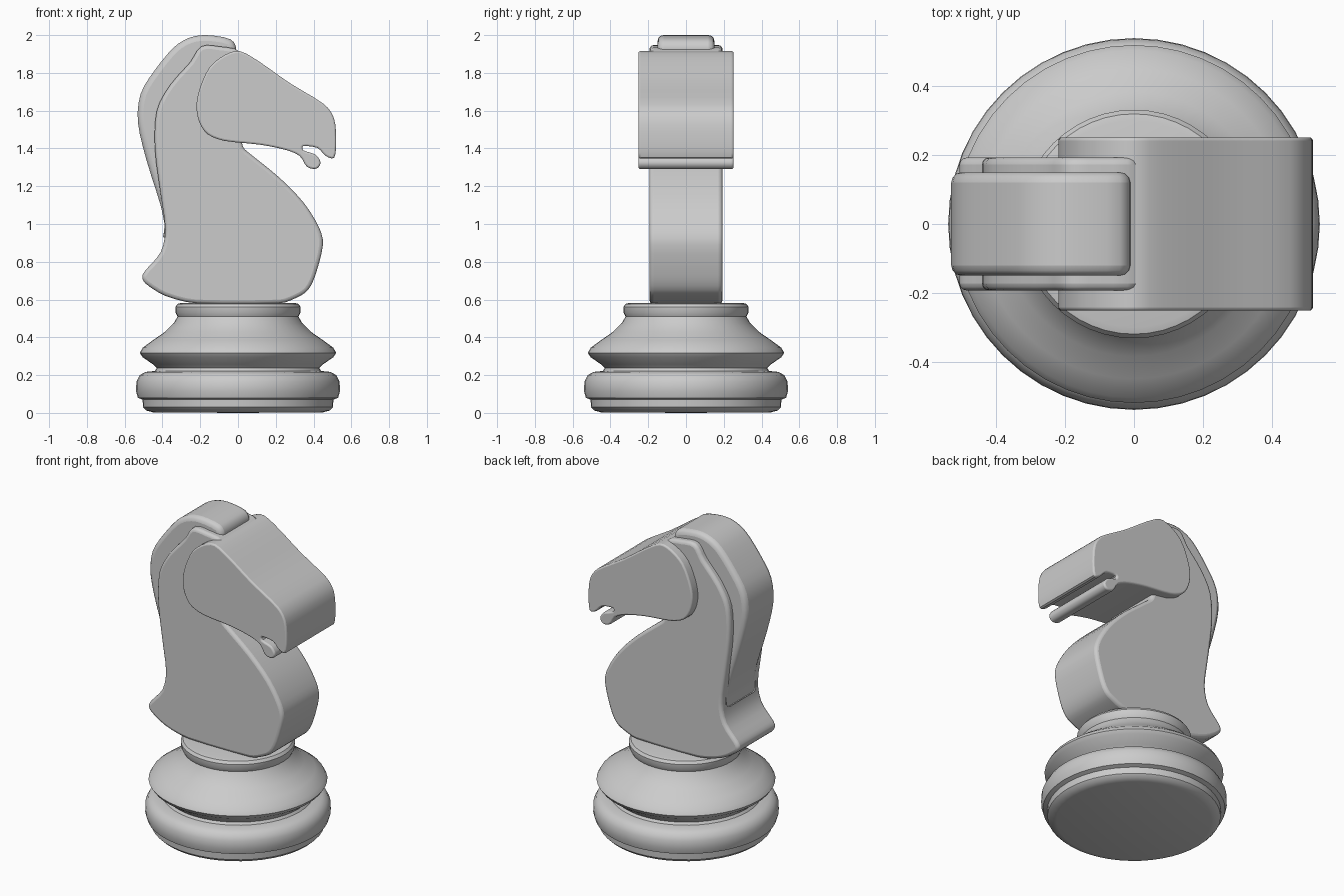
import bpy, bmesh, math
from mathutils import Vector


def finish(bm, name, bevel=0, angle=35):
    bmesh.ops.recalc_face_normals(bm, faces=bm.faces)
    me = bpy.data.meshes.new(name)
    bm.to_mesh(me)
    bm.free()
    ob = bpy.data.objects.new(name, me)
    bpy.context.collection.objects.link(ob)
    if bevel:
        mod = ob.modifiers.new("bevel", 'BEVEL')
        mod.width, mod.segments = bevel, 3
        mod.limit_method, mod.angle_limit = 'ANGLE', math.radians(70)
        mod.use_clamp_overlap = False
    bpy.ops.object.select_all(action='DESELECT')
    ob.select_set(True)
    bpy.context.view_layer.objects.active = ob
    bpy.ops.object.shade_smooth_by_angle(angle=math.radians(angle))
    return ob


def smooth_loop(pts, steps=3):
    """Closed Catmull-Rom curve through the points."""
    out, n = [], len(pts)
    for i in range(n):
        a, b, c, d = (Vector(pts[(i + k) % n]) for k in (-1, 0, 1, 2))
        # limit tangents so uneven spacing does not overshoot
        L = (c - b).length
        t0 = (c - a).normalized() * min(L, (c - a).length / 2)
        t1 = (d - b).normalized() * min(L, (d - b).length / 2)
        for s in range(steps):
            t = s / steps
            out.append(b * (2*t**3 - 3*t*t + 1) + t0 * (t**3 - 2*t*t + t)
                       + c * (3*t*t - 2*t**3) + t1 * (t**3 - t*t))
    return out


def slab(name, pts, half, bevel):
    """Outline in x-z extruded symmetrically along y."""
    bm = bmesh.new()
    loop = smooth_loop(pts)
    rings = [[bm.verts.new((p.x, y, p.y)) for p in loop] for y in (-half, half)]
    n = len(loop)
    for r in rings:
        bm.faces.new(r)
    for i in range(n):
        j = (i + 1) % n
        bm.faces.new((rings[0][i], rings[0][j], rings[1][j], rings[1][i]))
    return finish(bm, name, bevel)


def lathe(name, prof, seg=48):
    bm = bmesh.new()
    vs = [bm.verts.new((r, 0, z)) for r, z in prof]
    es = [bm.edges.new(e) for e in zip(vs, vs[1:])]
    bmesh.ops.spin(bm, geom=vs + es, axis=(0, 0, 1), cent=(0, 0, 0),
                   angle=2 * math.pi, steps=seg)
    bmesh.ops.remove_doubles(bm, verts=bm.verts, dist=1e-4)
    return finish(bm, name)


# Turned base
lathe("base", [
    (0, 0), (0.45, 0.003), (0.485, 0.012), (0.503, 0.03), (0.505, 0.07),
    (0.53, 0.08), (0.54, 0.115), (0.538, 0.165), (0.52, 0.2), (0.49, 0.217),
    (0.44, 0.222), (0.43, 0.237), (0.45, 0.257), (0.505, 0.295), (0.52, 0.318),
    (0.505, 0.345), (0.45, 0.385), (0.385, 0.43), (0.34, 0.475), (0.32, 0.51),
    (0.33, 0.53), (0.332, 0.56), (0.32, 0.577), (0.3, 0.582), (0, 0.582)])

# Neck and chest
slab("neck", [
    (-0.22, 0.58), (0.22, 0.58), (0.31, 0.61), (0.37, 0.65), (0.41, 0.73),
    (0.45, 0.89), (0.43, 0.98), (0.35, 1.11), (0.22, 1.245), (0.06, 1.375),
    (0.026, 1.41), (0.0, 1.55), (0.0, 1.8), (0.01, 1.912), (-0.1, 1.94),
    (-0.195, 1.94), (-0.253, 1.857), (-0.36, 1.735), (-0.43, 1.6),
    (-0.44, 1.4), (-0.41, 1.16), (-0.385, 0.97), (-0.41, 0.85),
    (-0.49, 0.755), (-0.507, 0.72), (-0.49, 0.685), (-0.385, 0.62)], 0.193, 0.02)

# Raised mane along the back of the neck
slab("mane", [
    (-0.37, 0.92), (-0.385, 0.98), (-0.41, 1.1), (-0.485, 1.34), (-0.53, 1.54),
    (-0.515, 1.69), (-0.44, 1.815), (-0.34, 1.935), (-0.26, 1.985),
    (-0.17, 2.0), (-0.04, 1.978), (-0.01, 1.92), (-0.06, 1.86), (-0.17, 1.86),
    (-0.28, 1.72), (-0.34, 1.58), (-0.34, 1.4), (-0.33, 1.15)], 0.15, 0.03)

# Head with open mouth
slab("head", [
    (0.01, 1.915), (-0.07, 1.895), (-0.15, 1.83), (-0.2, 1.725), (-0.22, 1.63),
    (-0.205, 1.54), (-0.16, 1.475), (-0.07, 1.44), (0.116, 1.42), (0.25, 1.393),
    (0.327, 1.36), (0.365, 1.303), (0.415, 1.293), (0.437, 1.325),
    (0.41, 1.367), (0.345, 1.39), (0.345, 1.412), (0.42, 1.403), (0.465, 1.36),
    (0.51, 1.352), (0.52, 1.446), (0.508, 1.56), (0.455, 1.635),
    (0.274, 1.746), (0.116, 1.857)], 0.252, 0.01)
